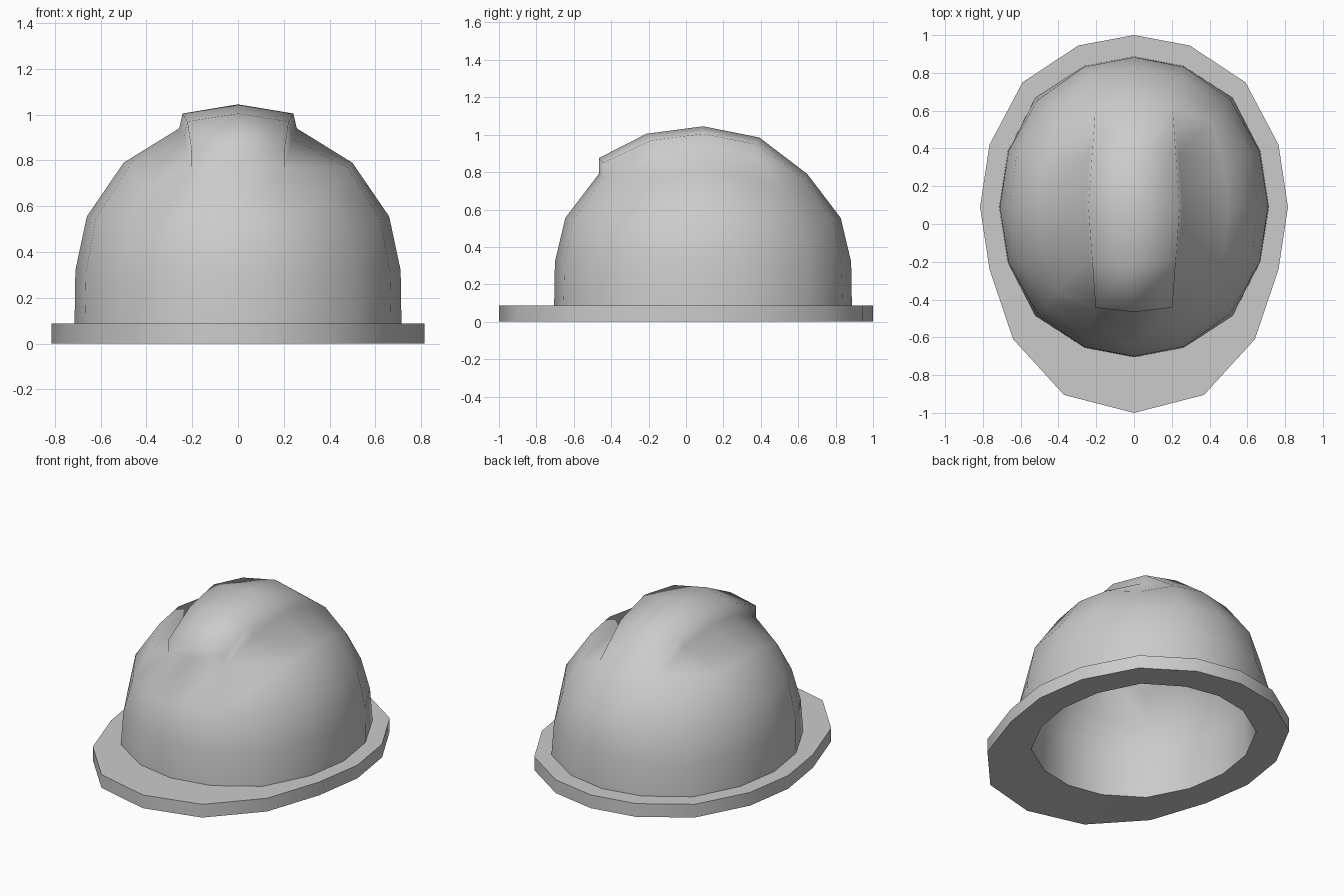
import bpy, bmesh

if "Cube" in bpy.data.objects:
    bpy.data.objects.remove(bpy.data.objects["Cube"])

CY, RX, RY = 0.091, 0.714, 0.796      # dome centre and radii
WALL = 0.088

# Unit-dome rows: (major, minor, z) for the side middle, quarter and corner
LEVELS = [
    [(1.0, 0, WALL), (0.937, 0.366, WALL), (0.73, 0.725, WALL)],
    [(0.995, 0, 0.32), (0.93, 0.37, 0.315), (0.715, 0.71, 0.30)],
    [(0.925, 0, 0.555), (0.87, 0.35, 0.545), (0.66, 0.66, 0.505)],
    [(0.70, 0, 0.79), (0.67, 0.285, 0.77), (0.57, 0.57, 0.69)],
]
INNER = [(0.36, 0, 0.94), (0.33, 0.33, 0.895)]


def point(row, i, j):
    """Place grid index (i, j) using symmetric row data."""
    a, b, z = row[min(abs(i), abs(j))]
    u, v = (a, b) if abs(i) >= abs(j) else (b, a)
    u *= (i > 0) - (i < 0)
    v *= (j > 0) - (j < 0)
    return (u * RX, CY + v * RY, z)


# Sixteen perimeter indices, counter-clockwise from the front middle
PERIM = ([(i, -2) for i in range(0, 2)] + [(2, j) for j in range(-2, 2)]
         + [(i, 2) for i in range(2, -2, -1)]
         + [(-2, j) for j in range(2, -2, -1)] + [(i, -2) for i in range(-2, 0)])

# Brim outline: longer peak at the front
half = [(0, -1.0), (0.37, -0.905), (0.64, -0.61), (0.765, -0.24), (0.815, 0.09),
        (0.765, 0.42), (0.59, 0.75), (0.295, 0.945), (0, 1.0)]
outline = half + [(-x, y) for x, y in half[-2:0:-1]]

# Brim and dome side rings
bm = bmesh.new()
rings = [[bm.verts.new((x, y, WALL)) for x, y in outline]]
rings += [[bm.verts.new(point(row, i, j)) for i, j in PERIM] for row in LEVELS]
for lo, hi in zip(rings, rings[1:]):
    for k in range(16):
        n = (k + 1) % 16
        bm.faces.new((lo[k], lo[n], hi[n], hi[k]))

# Dome crown grid
grid = dict(zip(PERIM, rings[-1]))
for i in (-1, 0, 1):
    for j in (-1, 0, 1):
        if i or j:
            grid[i, j] = bm.verts.new(point(INNER, i, j))

# Raised centre ridge: full height in front, merging into the dome at the back
MID = [0.875, 1.005, 1.045, 0.985]
EDGE = [0.85, 0.97, 1.005, 0.95]
ridge = {}
for i in (-1, 0, 1):
    for j in range(-2, 2):
        x, y, _ = grid[i, j].co if (i or j) else (0, CY, 0)
        if j > -2:
            x *= 0.94
            y += 0.015 * j
        ridge[i, j] = bm.verts.new((x, y, (EDGE if i else MID)[j + 2]))
    ridge[i, 2] = grid[i, 2]

for i in range(-2, 2):
    src = ridge if i in (-1, 0) else grid
    for j in range(-2, 2):
        bm.faces.new((src[i, j], src[i + 1, j], src[i + 1, j + 1], src[i, j + 1]))

# Ridge side and front walls
for i in (-1, 1):
    for j in range(-2, 2):
        loop = [grid[i, j], grid[i, j + 1], ridge[i, j + 1], ridge[i, j]]
        bm.faces.new(list(dict.fromkeys(loop)))
for i in (-1, 0):
    bm.faces.new((grid[i, -2], grid[i + 1, -2], ridge[i + 1, -2], ridge[i, -2]))

# Outward normals on the open sheet, judged by the brim facing up
bmesh.ops.recalc_face_normals(bm, faces=bm.faces[:])
bm.faces.ensure_lookup_table()
if bm.faces[0].normal.z < 0:
    bmesh.ops.reverse_faces(bm, faces=bm.faces[:])

me = bpy.data.meshes.new("hard_hat")
bm.to_mesh(me)
bm.free()
hat = bpy.data.objects.new("hard_hat", me)
bpy.context.collection.objects.link(hat)
hat.select_set(True)
bpy.context.view_layer.objects.active = hat

# Even wall thickness gives the hollow dome and the flat brim underside
mod = hat.modifiers.new("wall", 'SOLIDIFY')
mod.thickness = WALL
mod.offset = -1
mod.use_even_offset = True
mod.use_quality_normals = True
bpy.ops.object.modifier_apply(modifier=mod.name)
bpy.ops.object.shade_smooth_by_angle(angle=1.35)
